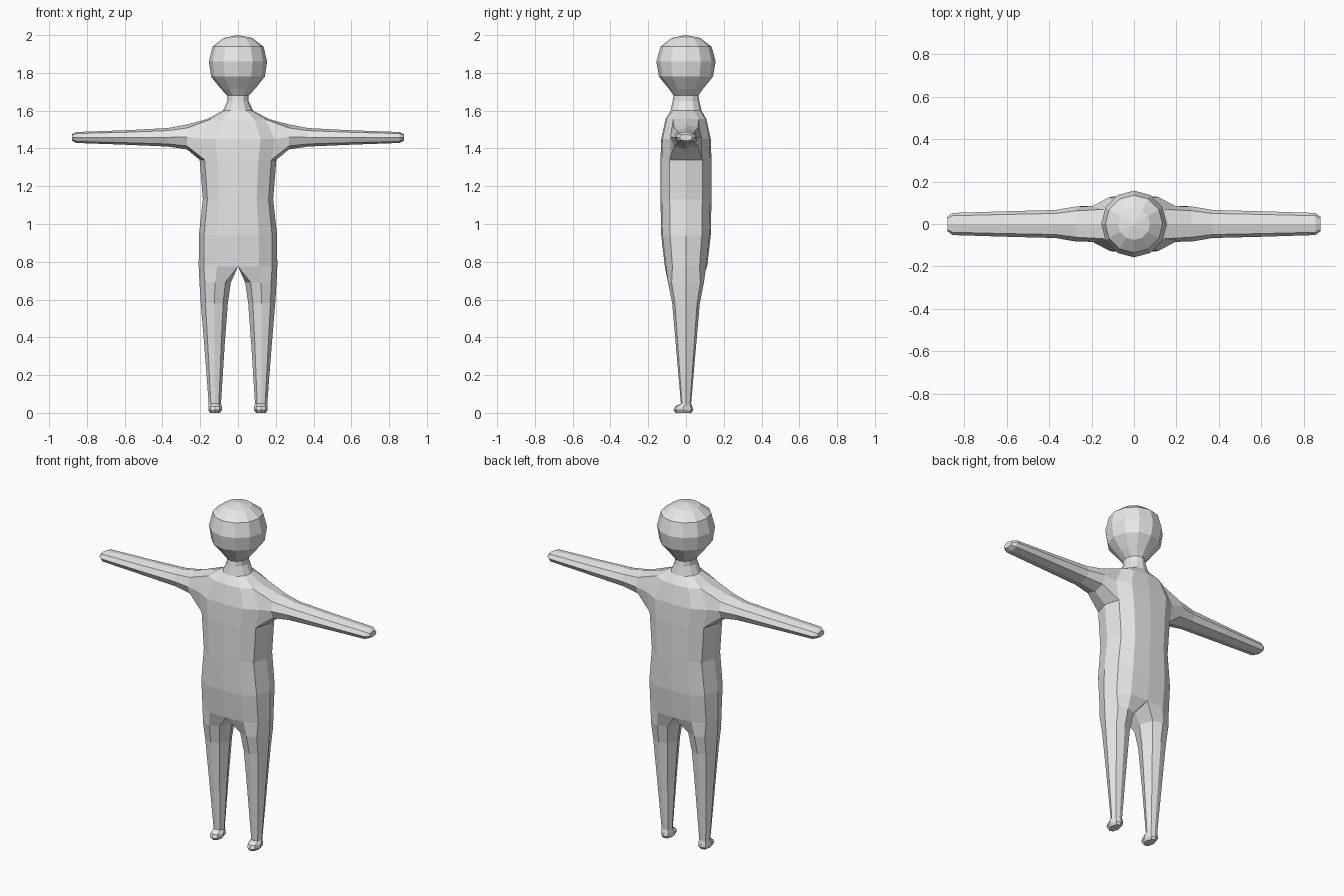
import bpy, bmesh

if "Cube" in bpy.data.objects:
    bpy.data.objects.remove(bpy.data.objects["Cube"])

skin = bpy.data.materials.new("light_grey")
skin.diffuse_color = (0.8, 0.8, 0.8, 1)
skin.use_nodes = True
skin.node_tree.nodes["Principled BSDF"].inputs["Base Color"].default_value = skin.diffuse_color

# Half outlines from front centre round the side to back centre
SOFT_BOX = [(0, -1), (.53, -.95), (.87, -.64), (1, 0), (.87, .64), (.53, .95), (0, 1)]
ROUND = [(0, -1), (.5, -.87), (.87, -.5), (1, 0), (.87, .5), (.5, .87), (0, 1)]
# Closed eight-sided limb outlines
LEG = [(-.65, -.8), (0, -1), (.65, -.8), (1, 0), (.65, .8), (0, 1), (-.65, .8), (-1, 0)]
ARM = [(-.75, -.72), (0, -1), (.75, -.72), (1, 0), (.75, .72), (0, 1), (-.75, .72), (-1, 0)]

bm = bmesh.new()


def bridge(a, b, closed, skip=()):
    """Join two rings of vertices with quads."""
    n = len(a)
    for i in range(n if closed else n - 1):
        if i not in skip:
            j = (i + 1) % n
            bm.faces.new((a[i], a[j], b[j], b[i]))


# Torso, neck and head: height, half width, half depth, outline
rows = [
    (.775, .208, .112, SOFT_BOX), (.94, .207, .131, SOFT_BOX),
    (1.13, .186, .135, SOFT_BOX), (1.34, .203, .135, SOFT_BOX),
    (1.45, .225, .131, SOFT_BOX), (1.555, .165, .108, SOFT_BOX),
    (1.60, .08, .082, ROUND), (1.65, .056, .071, ROUND),
    (1.68, .056, .066, ROUND), (1.715, .09, .09, ROUND),
    (1.78, .142, .143, ROUND), (1.86, .154, .157, ROUND),
    (1.94, .135, .135, ROUND), (1.985, .075, .075, ROUND),
]
body = [[bm.verts.new((w * x, d * y, z)) for x, y in outline]
        for z, w, d, outline in rows]
for r in range(len(body) - 1):
    # rows 3 and 4 leave an opening at the side for the arm
    bridge(body[r], body[r + 1], False, (2, 3) if r in (3, 4) else ())
crown = bm.verts.new((0, 0, 2))
for a, b in zip(body[-1], body[-1][1:]):
    bm.faces.new((a, b, crown))

# Leg and foot: height, inner x, outer x, half depth, y centre
ring = body[0] + [bm.verts.new((0, 0, .775))]
for z, x0, x1, d, yc in [
    (.69, .038, .204, .095, 0), (.58, .054, .197, .073, 0),
    (.35, .071, .178, .053, 0), (.05, .090, .155, .027, 0),
    (.034, .086, .157, .045, -.012), (.014, .086, .157, .052, -.014),
    (0, .096, .147, .042, -.014),
]:
    cx, hx = (x0 + x1) / 2, (x1 - x0) / 2
    new = [bm.verts.new((cx + hx * x, yc + d * y, z)) for x, y in LEG]
    bridge(ring, new, True)
    ring = new
bm.faces.new(ring)

# Arm: x, z centre, half height, half depth, starting at the shoulder opening
low, mid, top = body[3], body[4], body[5]
ring = [low[2], low[3], low[4], mid[4], top[4], top[3], top[2], mid[2]]
for x, zc, hz, hy in [
    (.27, 1.461, .066, .083), (.37, 1.459, .049, .066),
    (.60, 1.458, .038, .060), (.855, 1.458, .029, .052),
    (.878, 1.458, .017, .034),
]:
    new = [bm.verts.new((x, hy * y, zc + hz * z)) for y, z in ARM]
    bridge(ring, new, True)
    ring = new
bm.faces.new(ring)

bmesh.ops.recalc_face_normals(bm, faces=bm.faces[:])
mesh = bpy.data.meshes.new("figure_body")
bm.to_mesh(mesh)
bm.free()
mesh.materials.append(skin)
figure = bpy.data.objects.new("figure_body", mesh)
bpy.context.collection.objects.link(figure)

# Mirror the half figure across the centre
mirror = figure.modifiers.new("left_side", 'MIRROR')
mirror.use_clip = True
mirror.merge_threshold = .001
